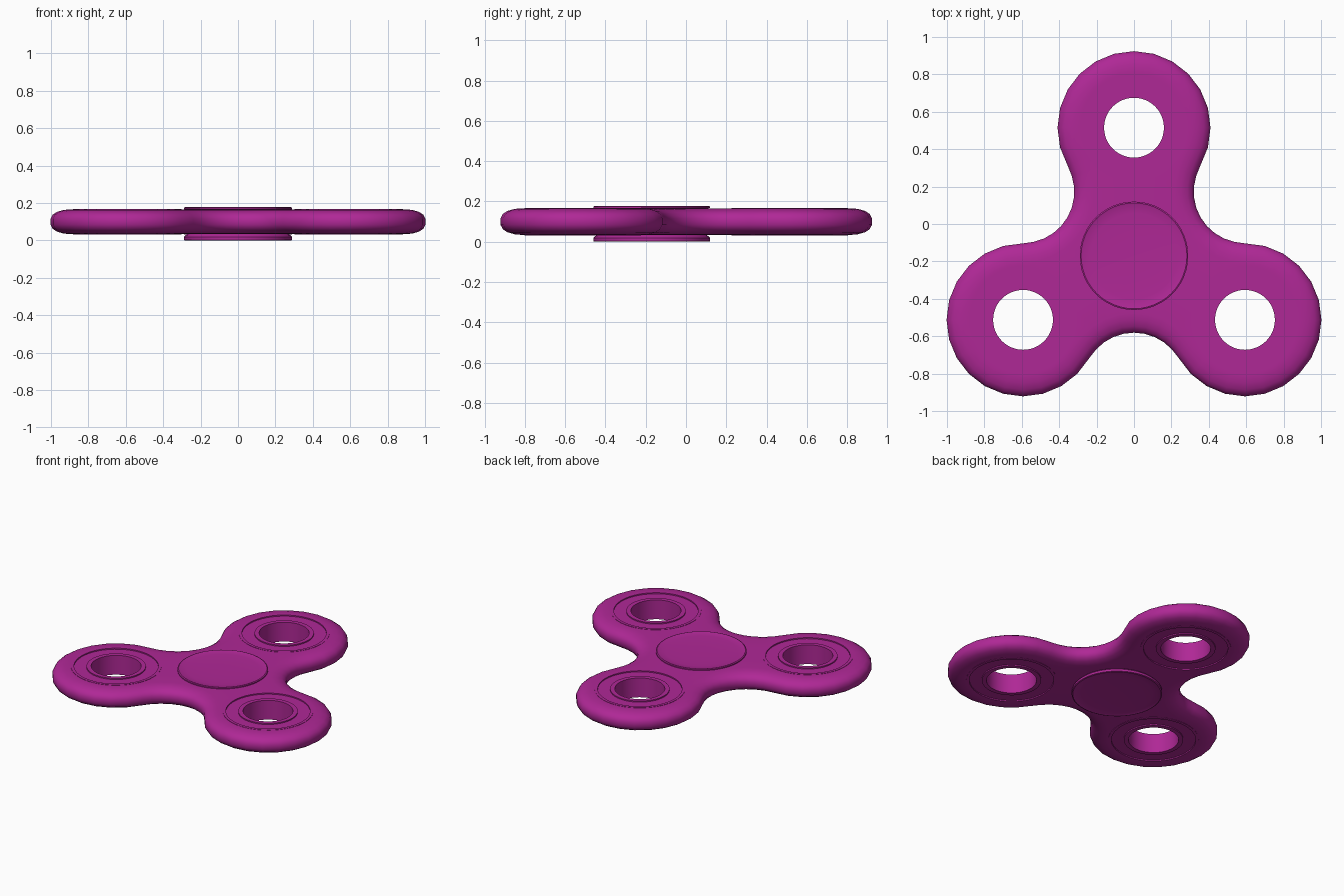
import bpy, bmesh
from math import sin, cos, pi, radians

if "Cube" in bpy.data.objects:
    bpy.data.objects.remove(bpy.data.objects["Cube"])

CY = -0.17        # y of the hub
ARM = 0.685       # hub to arm-tip centre
LOBE = 0.409      # arm-tip radius
FILLET = 0.274    # concave radius between arms
MID = 0.1         # middle of the thickness

mat = bpy.data.materials.new("magenta_plastic")
mat.diffuse_color = (0.43, 0.021, 0.305, 1)
mat.use_nodes = True
mat.node_tree.nodes["Principled BSDF"].inputs["Base Color"].default_value = mat.diffuse_color


def finish(bm, name):
    bmesh.ops.recalc_face_normals(bm, faces=bm.faces)
    me = bpy.data.meshes.new(name)
    bm.to_mesh(me)
    bm.free()
    ob = bpy.data.objects.new(name, me)
    bpy.context.collection.objects.link(ob)
    me.materials.append(mat)
    bpy.ops.object.select_all(action='DESELECT')
    ob.select_set(True)
    bpy.context.view_layer.objects.active = ob
    bpy.ops.object.shade_smooth_by_angle(angle=radians(35))
    return ob


def polar(r, deg):
    return r * cos(radians(deg)), r * sin(radians(deg))


def outline(inset):
    """Three convex arm tips joined by tangent concave arcs, offset inwards."""
    pts = []
    for a in (90, 210, 330):
        cx, cy = polar(ARM, a)
        for i in range(17):
            x, y = polar(LOBE - inset, a - 120 + 15 * i)
            pts.append((cx + x, cy + y + CY))
        cx, cy = polar(ARM, a + 60)
        for i in range(1, 10):
            x, y = polar(FILLET + inset, a + 300 - 12 * i)
            pts.append((cx + x, cy + y + CY))
    return pts


def loop(bm, pts, z):
    vs = [bm.verts.new((x, y, z)) for x, y in pts]
    return vs, [bm.edges.new((vs[i], vs[(i + 1) % len(vs)])) for i in range(len(vs))]


def bridge(bm, a, b):
    n = len(a)
    for i in range(n):
        bm.faces.new((a[i], a[(i + 1) % n], b[(i + 1) % n], b[i]))


def lathe(name, profile, cx, cy, closed, seg=48):
    bm = bmesh.new()
    rings = [loop(bm, [(cx + r * cos(2 * pi * i / seg), cy + r * sin(2 * pi * i / seg))
                       for i in range(seg)], z)[0] for r, z in profile]
    for a, b in zip(rings, rings[1:]):
        bridge(bm, a, b)
    if closed:
        bridge(bm, rings[-1], rings[0])
    else:
        bm.faces.new(rings[0])
        bm.faces.new(rings[-1])
    return finish(bm, name)


# Body: rounded rim, flat top and bottom with round openings
centres = [(0, CY)]
for a in (90, 210, 330):
    x, y = polar(ARM, a)
    centres.append((x, y + CY))
radii = [0.27, 0.29, 0.29, 0.29]

half = [(0.105, 0.066), (0.07, 0.063), (0.035, 0.053), (0.012, 0.038), (0, 0.016)]
section = [(d, MID + h) for d, h in half] + [(d, MID - h) for d, h in reversed(half)]
bm = bmesh.new()
rims = [loop(bm, outline(d), z) for d, z in section]
for a, b in zip(rims, rims[1:]):
    bridge(bm, a[0], b[0])
holes = []
for rim, z in ((rims[0], section[0][1]), (rims[-1], section[-1][1])):
    edges, ring = list(rim[1]), []
    for (cx, cy), r in zip(centres, radii):
        pts = [(cx + r * cos(2 * pi * i / 48), cy + r * sin(2 * pi * i / 48)) for i in range(48)]
        vs, es = loop(bm, pts, z)
        ring.append(vs)
        edges += es
    holes.append(ring)
    bmesh.ops.triangle_fill(bm, use_beauty=True, edges=edges, normal=(0, 0, 1))
for a, b in zip(*holes):
    bridge(bm, a, b)
finish(bm, "body")

# Bearings: raised outer and inner races with a shallow groove between
race = [(0.16, 0.068), (0.19, 0.068), (0.19, 0.06), (0.27, 0.06), (0.27, 0.068), (0.29, 0.068)]
ring = [(r, MID + h) for r, h in race] + [(r, MID - h) for r, h in reversed(race)]
for i, (cx, cy) in enumerate(centres[1:]):
    lathe(f"bearing_{i + 1}", ring, cx, cy, True)

# Hub: finger caps above and below, slightly dished
hub = [(0.08, 0.169), (0.16, 0.170), (0.23, 0.172), (0.275, 0.175), (0.283, 0.178),
       (0.29, 0.175), (0.29, 0.168), (0.27, 0.164), (0.27, 0.034), (0.28, 0.028),
       (0.29, 0.018), (0.29, 0.003), (0.283, 0.0), (0.275, 0.003),
       (0.23, 0.006), (0.16, 0.008), (0.08, 0.009)]
lathe("finger_hub", hub, 0, CY, False)
